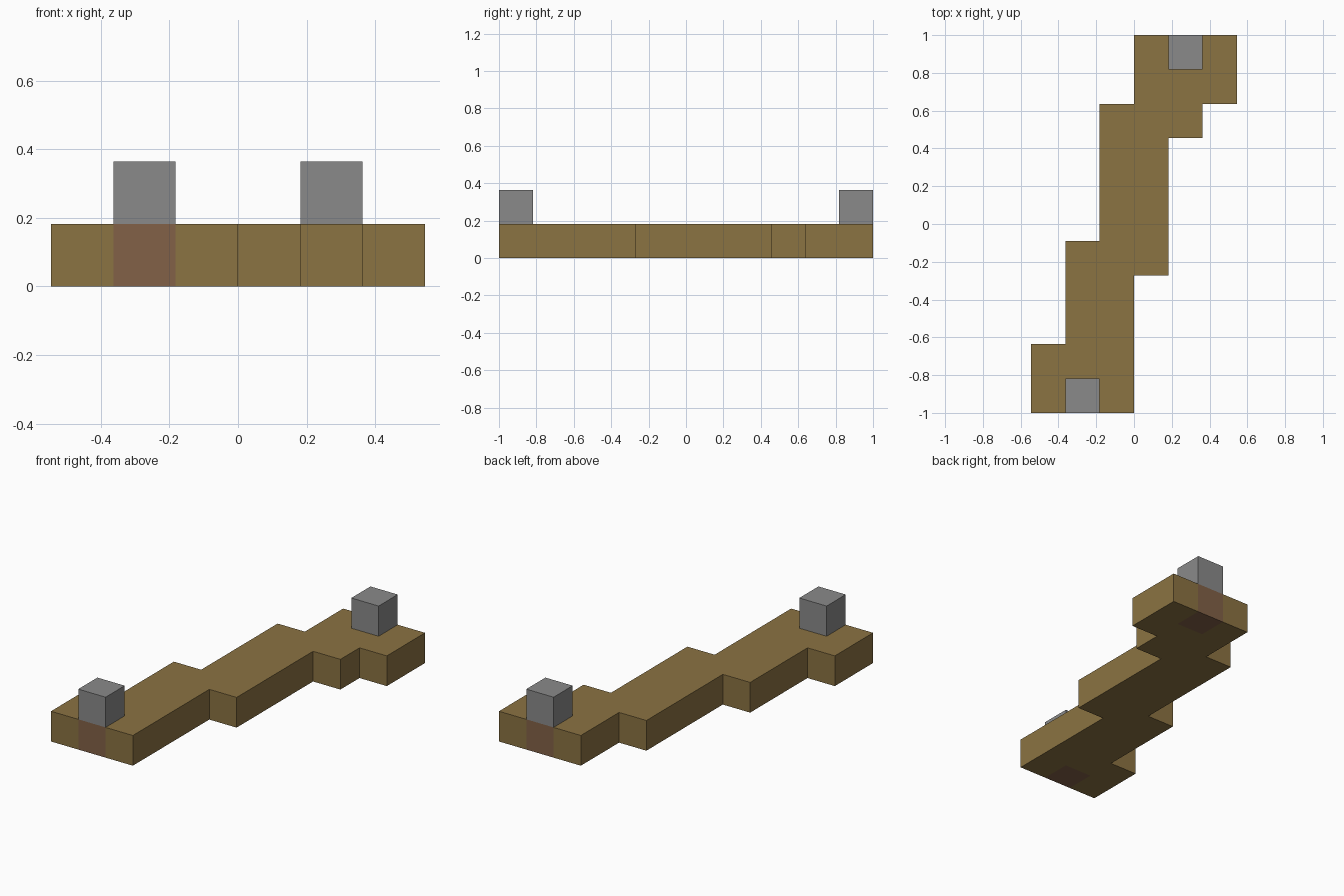
import bpy
import bmesh

cube = bpy.data.objects.get("Cube")
if cube:
    bpy.data.objects.remove(cube, do_unlink=True)

U = 2 / 11  # one block


def material(name, srgb):
    color = [((c / 255 + 0.055) / 1.055) ** 2.4 for c in srgb] + [1]
    mat = bpy.data.materials.new(name)
    mat.use_nodes = True
    mat.diffuse_color = color
    mat.node_tree.nodes["Principled BSDF"].inputs["Base Color"].default_value = color
    return mat


def prism(name, outline, bottom, top, mat):
    """Extrude an outline, given in blocks, between two heights."""
    bm = bmesh.new()
    face = bm.faces.new([bm.verts.new((x * U, y * U, bottom * U)) for x, y in outline])
    grown = bmesh.ops.extrude_face_region(bm, geom=[face])["geom"]
    verts = [v for v in grown if isinstance(v, bmesh.types.BMVert)]
    bmesh.ops.translate(bm, verts=verts, vec=(0, 0, (top - bottom) * U))
    bmesh.ops.recalc_face_normals(bm, faces=bm.faces)
    mesh = bpy.data.meshes.new(name)
    bm.to_mesh(mesh)
    bm.free()
    mesh.materials.append(mat)
    obj = bpy.data.objects.new(name, mesh)
    bpy.context.collection.objects.link(obj)


wood = material("brown wood", (139, 115, 66))
stone = material("grey stone", (138, 138, 138))
clay = material("reddish brown", (130, 97, 71))

# Stepped deck, with a notch at each end for the post footing
deck = [(0, -5.5), (0, -1.5), (1, -1.5), (1, 2.5), (2, 2.5), (2, 3.5), (3, 3.5), (3, 5.5),
        (2, 5.5), (2, 4.5), (1, 4.5), (1, 5.5), (0, 5.5),
        (0, 3.5), (-1, 3.5), (-1, -0.5), (-2, -0.5), (-2, -3.5), (-3, -3.5), (-3, -5.5),
        (-2, -5.5), (-2, -4.5), (-1, -4.5), (-1, -5.5)]
prism("deck", deck, 0, 1, wood)

# Footing and post at each end
for end, side in (("front", -1), ("back", 1)):
    square = [(side * x, side * y) for x, y in ((1, 4.5), (2, 4.5), (2, 5.5), (1, 5.5))]
    prism(end + "_footing", square, 0, 1, clay)
    prism(end + "_post", square, 1, 2, stone)
